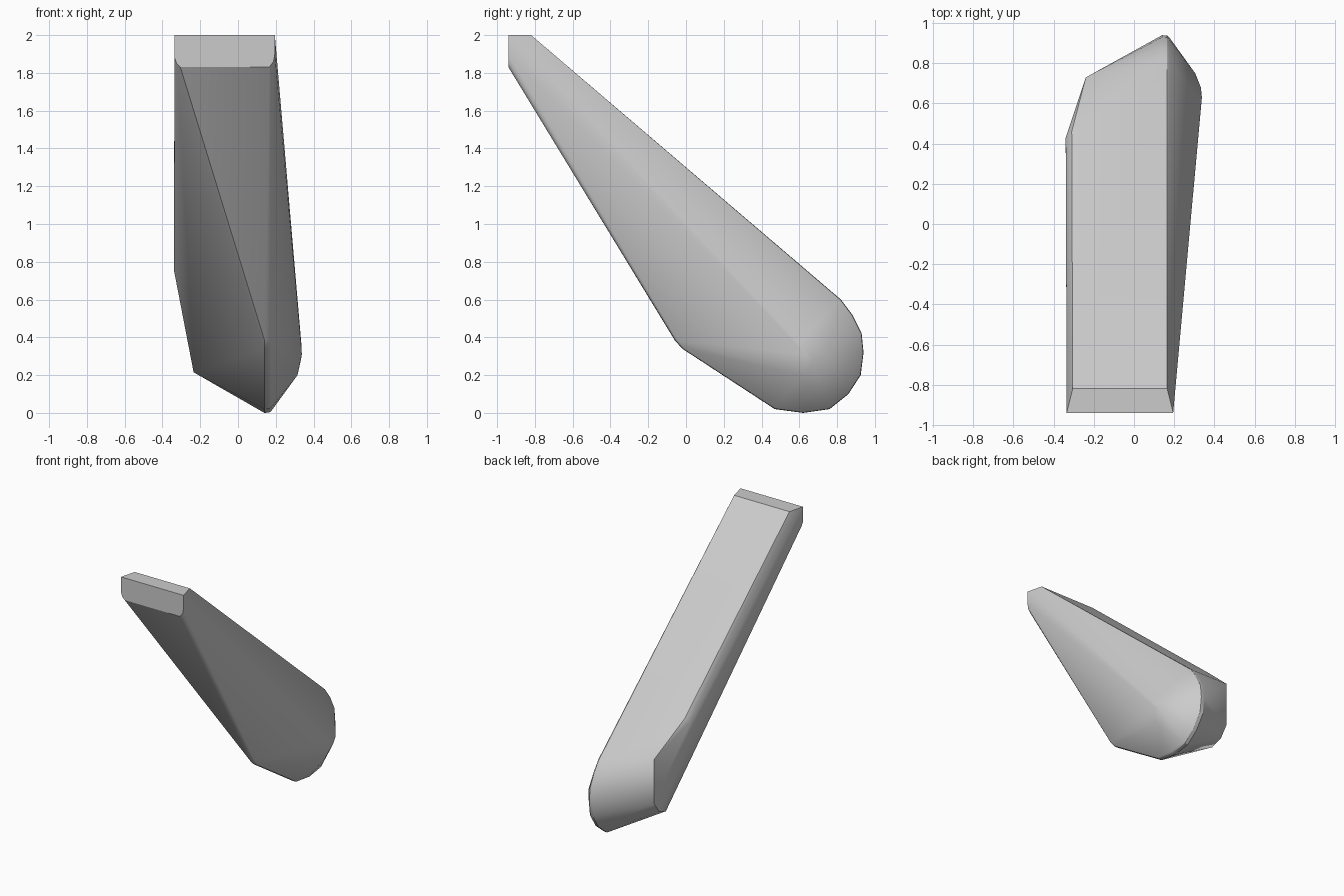
import bpy, bmesh, math

cube = bpy.data.objects.get("Cube")
if cube:
    bpy.data.objects.remove(cube, do_unlink=True)

# Single grey material
grey = bpy.data.materials.new("light_grey")
grey.use_nodes = True
colour = (0.6, 0.6, 0.6, 1)
grey.diffuse_color = colour
grey.node_tree.nodes["Principled BSDF"].inputs["Base Color"].default_value = colour

# Rounded side profile of the rim (y, z)
profile = [(0.82, 0.60), (0.88, 0.52), (0.93, 0.42), (0.94, 0.32), (0.925, 0.20),
           (0.86, 0.10), (0.76, 0.02), (0.62, 0.0), (0.47, 0.02),
           (-0.02, 0.34), (-0.06, 0.385)]
points = []
centre_y, centre_z = 0.55, 0.33
for x, s in ((0.14, 1.0), (0.165, 0.995), (0.175, 0.975)):
    points += [(x, centre_y + (y - centre_y) * s, centre_z + (z - centre_z) * s)
               for y, z in profile]

# Narrow upper end: square block with trimmed corners
points += [(-0.335, -0.94, 2.0), (0.195, -0.94, 2.0),
           (-0.305, -0.82, 2.0), (0.165, -0.82, 2.0),
           (-0.335, -0.94, 1.88), (0.195, -0.94, 1.90),
           (-0.325, -0.94, 1.85), (0.188, -0.94, 1.86),
           (-0.305, -0.94, 1.83), (0.165, -0.94, 1.83)]

# Bulged outer side
points += [(0.335, 0.60, 0.37), (0.338, 0.63, 0.31), (0.333, 0.68, 0.28),
           (0.315, 0.62, 0.20), (0.305, 0.75, 0.30)]

# Tapered inner side
points += [(-0.34, 0.43, 0.88), (-0.34, 0.40, 0.76), (-0.31, 0.46, 0.90),
           (-0.24, 0.73, 0.67), (-0.24, 0.73, 0.33),
           (-0.24, 0.67, 0.25), (-0.235, 0.58, 0.215)]

# Wrap the outline in one solid skin
bm = bmesh.new()
for p in points:
    bm.verts.new(p)
result = bmesh.ops.convex_hull(bm, input=bm.verts[:])
loose = [v for v in bm.verts if not v.link_faces]
bmesh.ops.delete(bm, geom=loose, context='VERTS')
bmesh.ops.dissolve_limit(bm, angle_limit=math.radians(0.5),
                         verts=bm.verts[:], edges=bm.edges[:])
bmesh.ops.recalc_face_normals(bm, faces=bm.faces[:])
mesh = bpy.data.meshes.new("tapered_arm")
bm.to_mesh(mesh)
bm.free()
mesh.materials.append(grey)

arm = bpy.data.objects.new("tapered_arm", mesh)
bpy.context.collection.objects.link(arm)
bpy.ops.object.select_all(action='DESELECT')
arm.select_set(True)
bpy.context.view_layer.objects.active = arm
bpy.ops.object.shade_smooth_by_angle(angle=math.radians(30))
